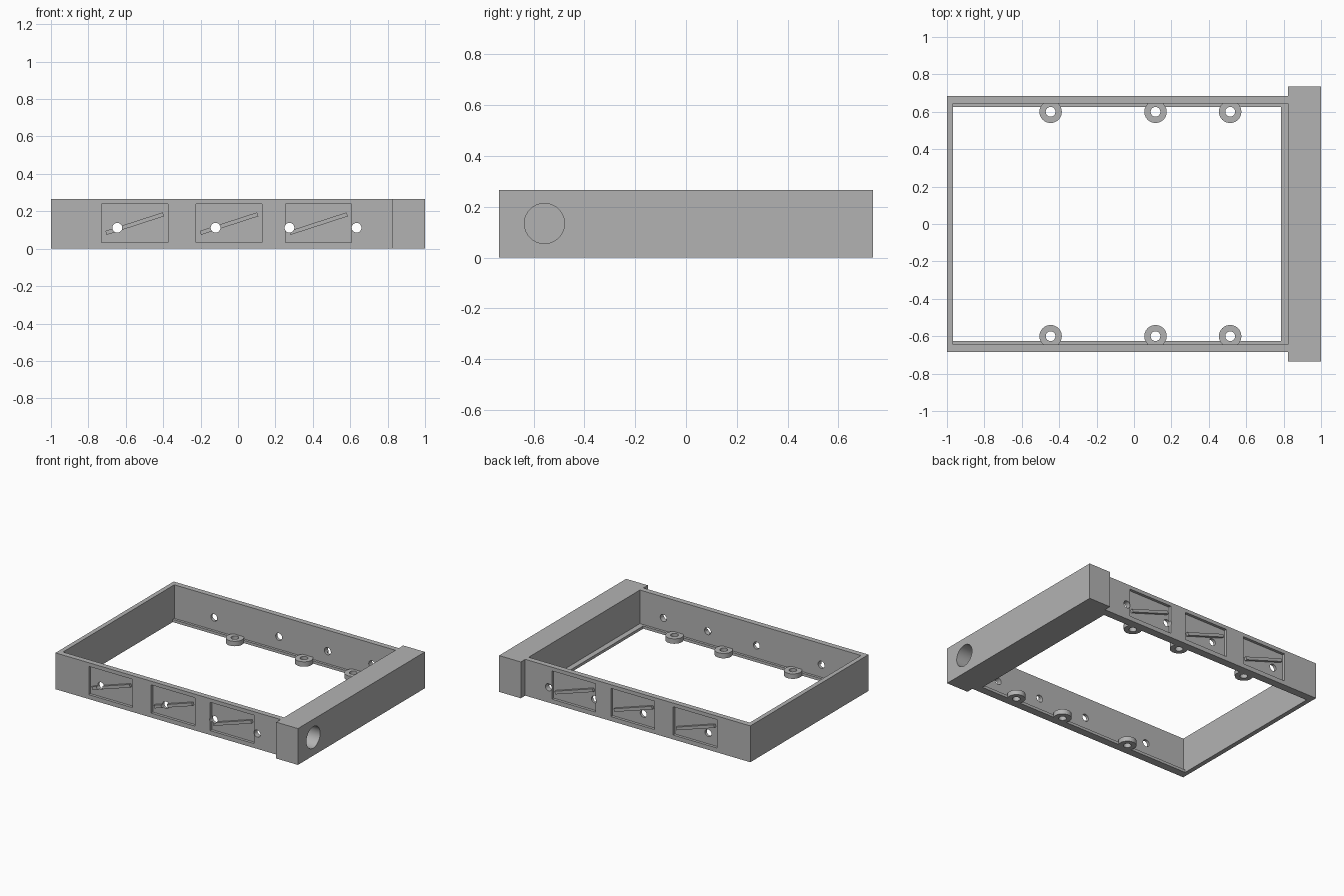
import bpy
from math import radians, pi

if "Cube" in bpy.data.objects:
    bpy.data.objects.remove(bpy.data.objects["Cube"], do_unlink=True)

grey = bpy.data.materials.new("plain grey")
grey.use_nodes = True
grey.diffuse_color = (0.45, 0.45, 0.45, 1)
grey.node_tree.nodes["Principled BSDF"].inputs["Base Color"].default_value = (0.45, 0.45, 0.45, 1)

HEIGHT = 0.266
OUTER_Y, INNER_Y, LIP_Y = 0.684, 0.644, 0.626   # side wall faces and ledge edge
BLOCK_X = 0.824                                 # where the end block begins
POCKET_DEPTH = 0.02
POCKETS = (-0.552, -0.048, 0.431)
WALL_HOLES = (-0.645, -0.12, 0.275, 0.634)
BOSSES = (-0.446, 0.115, 0.514)


def finish(name):
    ob = bpy.context.object
    ob.name = ob.data.name = name
    ob.data.materials.append(grey)
    bpy.ops.object.transform_apply(location=True, rotation=True, scale=True)
    return ob


def box(name, lo, hi):
    centre = [(a + b) / 2 for a, b in zip(lo, hi)]
    bpy.ops.mesh.primitive_cube_add(size=1, location=centre)
    bpy.context.object.scale = [b - a for a, b in zip(lo, hi)]
    return finish(name)


def cylinder(name, radius, depth, location, rotation=(0, 0, 0)):
    bpy.ops.mesh.primitive_cylinder_add(vertices=40, radius=radius, depth=depth,
                                        location=location, rotation=rotation)
    return finish(name)


def cut(target, cutter):
    """Subtract the cutter from the target, then discard the cutter."""
    mod = target.modifiers.new("cut", "BOOLEAN")
    mod.operation, mod.solver, mod.object = "DIFFERENCE", "EXACT", cutter
    bpy.context.view_layer.objects.active = target
    bpy.ops.object.modifier_apply(modifier=mod.name)
    bpy.data.objects.remove(cutter, do_unlink=True)


def drill_wall(target, x):
    cut(target, cylinder("hole_cutter", 0.026, 2, (x, 0, 0.112), (pi / 2, 0, 0)))


def shade(ob):
    bpy.ops.object.select_all(action="DESELECT")
    ob.select_set(True)
    bpy.context.view_layer.objects.active = ob
    bpy.ops.object.shade_smooth_by_angle(angle=radians(30))


# Thin-walled frame with a low ledge on three sides
frame = box("wall_frame", (-1, -OUTER_Y, 0), (BLOCK_X, OUTER_Y, HEIGHT))
cut(frame, box("cutter", (-0.967, -INNER_Y, 0.02), (1, INNER_Y, 1)))
cut(frame, box("cutter", (-0.967, -LIP_Y, -1), (0.785, LIP_Y, 1)))

# Shallow pockets on the outside of both long walls
for side in (-1, 1):
    y0, y1 = sorted((side * (OUTER_Y - POCKET_DEPTH), side))
    for x in POCKETS:
        cut(frame, box("cutter", (x - 0.177, y0, 0.032), (x + 0.177, y1, 0.239)))
for x in WALL_HOLES:
    drill_wall(frame, x)
shade(frame)

# Slanted ribs in the pockets, rising to the viewer's right on each wall
for side, label in ((-1, "front"), (1, "back")):
    for i, x in enumerate(POCKETS):
        rib = box(f"{label}_slanted_rib_{i + 1}", (-0.161, -0.011, -0.011), (0.161, 0.011, 0.011))
        rib.location = (x, side * (OUTER_Y - 0.012), 0.134)
        rib.rotation_euler.y = side * radians(18)
        bpy.context.view_layer.objects.active = rib
        rib.select_set(True)
        bpy.ops.object.transform_apply(location=True, rotation=True, scale=True)
        drill_wall(rib, WALL_HOLES[i])
        shade(rib)

# Ring-shaped screw bosses along the bottom of the long walls
for side, label in ((-1, "front"), (1, "back")):
    for i, x in enumerate(BOSSES):
        boss = cylinder(f"{label}_screw_boss_{i + 1}", 0.06, 0.036, (x, side * 0.6, 0.018))
        cut(boss, cylinder("cutter", 0.026, 1, (x, side * 0.6, 0)))
        # trim the part that would sit inside the wall
        y0, y1 = sorted((side * (INNER_Y + 0.005), side))
        cut(boss, box("cutter", (-1, y0, -1), (1, y1, 1)))
        shade(boss)

# Thick end block with a round blind socket
block = box("end_block", (BLOCK_X, -0.735, 0), (1, 0.735, HEIGHT))
cut(block, cylinder("cutter", 0.079, 0.3, (1, -0.557, 0.134), (0, pi / 2, 0)))
shade(block)
